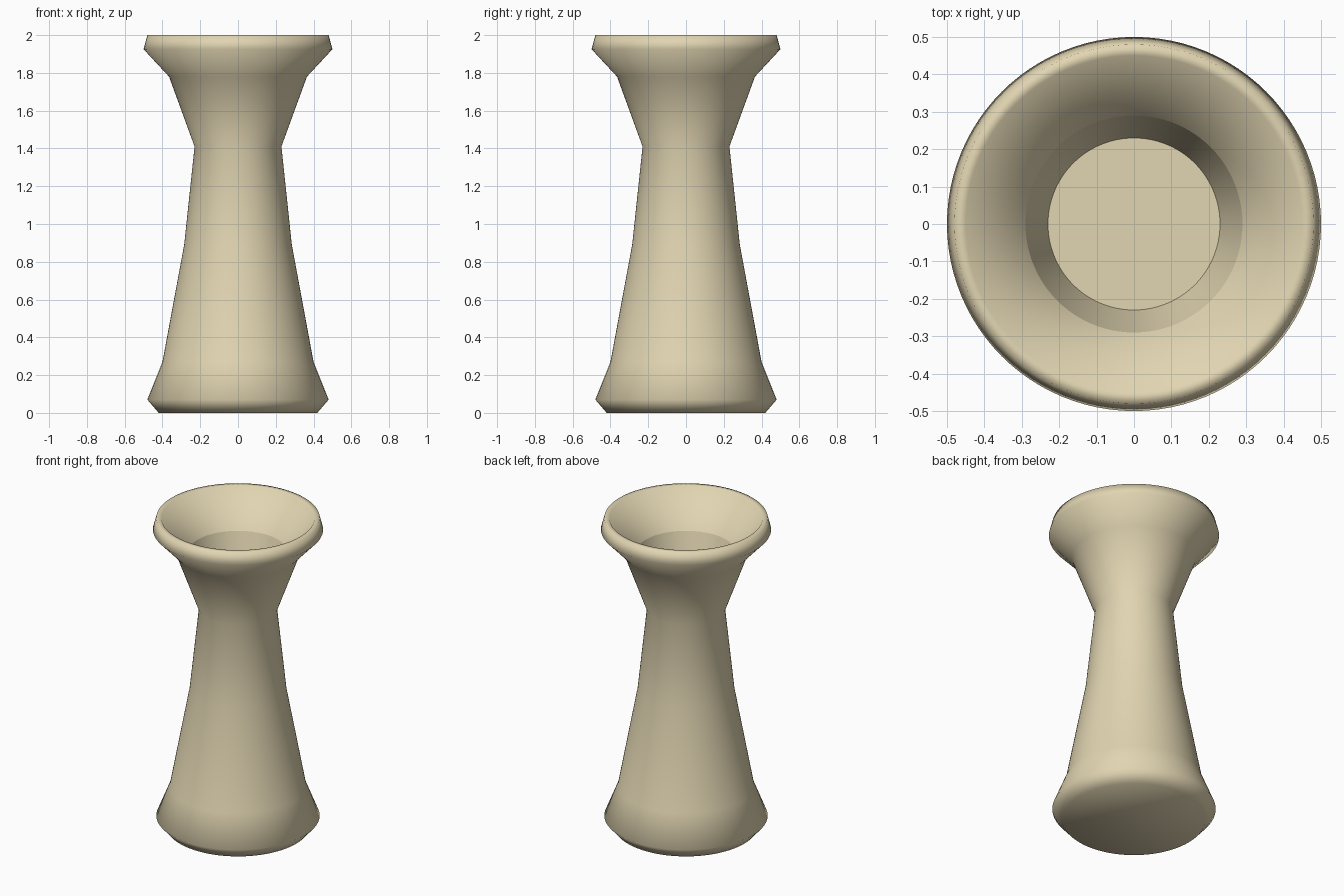
import bpy, bmesh, math

if "Cube" in bpy.data.objects:
    bpy.data.objects.remove(bpy.data.objects["Cube"])

SIDES = 96

# Half profile (radius, height): base, waist, flared rim, then down inside the cup
PROFILE = [
    (0.42, 0.00), (0.48, 0.07), (0.40, 0.27), (0.285, 0.89), (0.23, 1.41),
    (0.365, 1.78), (0.50, 1.925), (0.48, 2.00),
    (0.45, 2.00), (0.29, 1.78), (0.23, 1.58),
]
SHARP_RINGS = (9, 10)  # socket lip and socket floor


def lathe(name, profile, sharp_rings):
    bm = bmesh.new()
    rings = []
    for r, z in profile:
        rings.append([bm.verts.new((r * math.cos(a), r * math.sin(a), z))
                      for a in (2 * math.pi * i / SIDES for i in range(SIDES))])
    # Walls between neighbouring rings
    for low, high in zip(rings, rings[1:]):
        for i in range(SIDES):
            j = (i + 1) % SIDES
            bm.faces.new((low[i], low[j], high[j], high[i]))
    # Underside and socket floor
    bm.faces.new(rings[0][::-1])
    bm.faces.new(rings[-1])
    for face in bm.faces:
        face.smooth = True
    # Crisp edges inside the cup
    for k in sharp_rings:
        for i in range(SIDES):
            edge = bm.edges.get((rings[k][i], rings[k][(i + 1) % SIDES]))
            edge.smooth = False
    bmesh.ops.recalc_face_normals(bm, faces=bm.faces)
    mesh = bpy.data.meshes.new(name)
    bm.to_mesh(mesh)
    bm.free()
    obj = bpy.data.objects.new(name, mesh)
    bpy.context.collection.objects.link(obj)
    return obj


# Flared pedestal with a cup in the top
pedestal = lathe("flared_pedestal", PROFILE, SHARP_RINGS)

# Warm sand colour
mat = bpy.data.materials.new("sand")
mat.diffuse_color = (0.75, 0.66, 0.44, 1.0)
mat.use_nodes = True
mat.node_tree.nodes["Principled BSDF"].inputs["Base Color"].default_value = mat.diffuse_color
pedestal.data.materials.append(mat)
